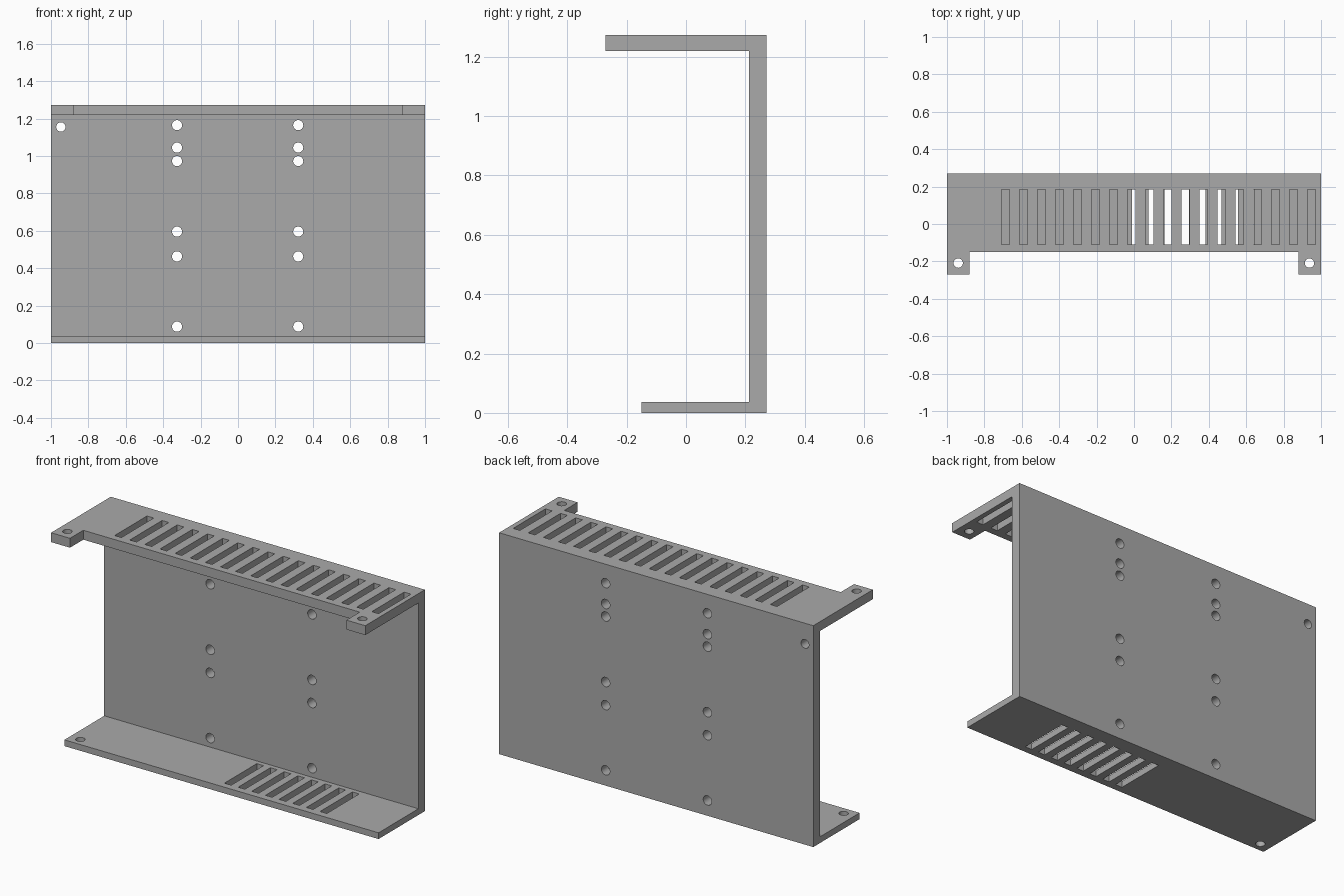
import bpy, bmesh
from math import radians
from mathutils import Matrix, Vector

cube = bpy.data.objects.get("Cube")
if cube:
    bpy.data.objects.remove(cube, do_unlink=True)

# Single grey metal
metal = bpy.data.materials.new("grey metal")
metal.use_nodes = True
grey = (0.4, 0.4, 0.4, 1)
metal.diffuse_color = grey
metal.node_tree.nodes["Principled BSDF"].inputs["Base Color"].default_value = grey


def make_object(name, bm):
    bmesh.ops.recalc_face_normals(bm, faces=bm.faces)
    mesh = bpy.data.meshes.new(name)
    bm.to_mesh(mesh)
    bm.free()
    obj = bpy.data.objects.new(name, mesh)
    bpy.context.collection.objects.link(obj)
    mesh.materials.append(metal)
    return obj


def add_box(bm, low, high):
    low, high = Vector(low), Vector(high)
    place = Matrix.Translation((low + high) / 2) @ Matrix.Diagonal((*(high - low), 1))
    bmesh.ops.create_cube(bm, size=1, matrix=place)


def add_pin(bm, center, radius, along_y=False):
    turn = Matrix.Rotation(radians(90), 4, 'X') if along_y else Matrix()
    bmesh.ops.create_cone(bm, cap_ends=True, segments=32, radius1=radius, radius2=radius,
                          depth=0.2, matrix=Matrix.Translation(center) @ turn)


# Channel: side profile swept across the width
FRONT, LIP, BACK, TOP = -0.271, -0.15, 0.271, 1.274
UNDER, FLOOR, INNER = 1.22, 0.036, 0.212
profile = [(LIP, 0), (BACK, 0), (BACK, TOP), (FRONT, TOP),
           (FRONT, UNDER), (INNER, UNDER), (INNER, FLOOR), (LIP, FLOOR)]
bm = bmesh.new()
face = bm.faces.new([bm.verts.new((-1, y, z)) for y, z in profile])
sweep = bmesh.ops.extrude_face_region(bm, geom=[face])
bmesh.ops.translate(bm, vec=(2, 0, 0),
                    verts=[v for v in sweep["geom"] if isinstance(v, bmesh.types.BMVert)])
bracket = make_object("mounting_bracket", bm)

cut = bmesh.new()
# Recess between the two front tabs
add_box(cut, (-0.88, -0.4, 1.1), (0.88, LIP, 1.4))
# Vent slots in the top and bottom flanges
for count, start, pitch, z in ((18, -0.709, 0.0963, TOP), (8, -0.01, 0.087, 0)):
    for i in range(count):
        x = start + i * pitch
        add_box(cut, (x, -0.109, z - 0.1), (x + 0.043, 0.185, z + 0.1))
# Tab holes, floor hole and corner hole
for x in (-0.94, 0.938):
    add_pin(cut, (x, -0.209, 1.25), 0.025)
add_pin(cut, (-0.935, -0.098, 0.02), 0.025)
add_pin(cut, (-0.947, 0.24, 1.155), 0.025, True)
# Two columns of holes in the back plate
for x in (-0.326, 0.322):
    for z in (0.088, 0.463, 0.596, 0.973, 1.045, 1.165):
        add_pin(cut, (x, 0.24, z), 0.027, True)
cutter = make_object("hole_cutter", cut)
cutter.hide_render = True

# Cut everything out, then remove the cutter
mod = bracket.modifiers.new("holes", 'BOOLEAN')
mod.operation, mod.solver, mod.object = 'DIFFERENCE', 'EXACT', cutter
bpy.ops.object.select_all(action='DESELECT')
bracket.select_set(True)
bpy.context.view_layer.objects.active = bracket
bpy.ops.object.modifier_apply(modifier=mod.name)
bpy.data.objects.remove(cutter, do_unlink=True)
bpy.ops.object.shade_smooth_by_angle(angle=radians(30))
